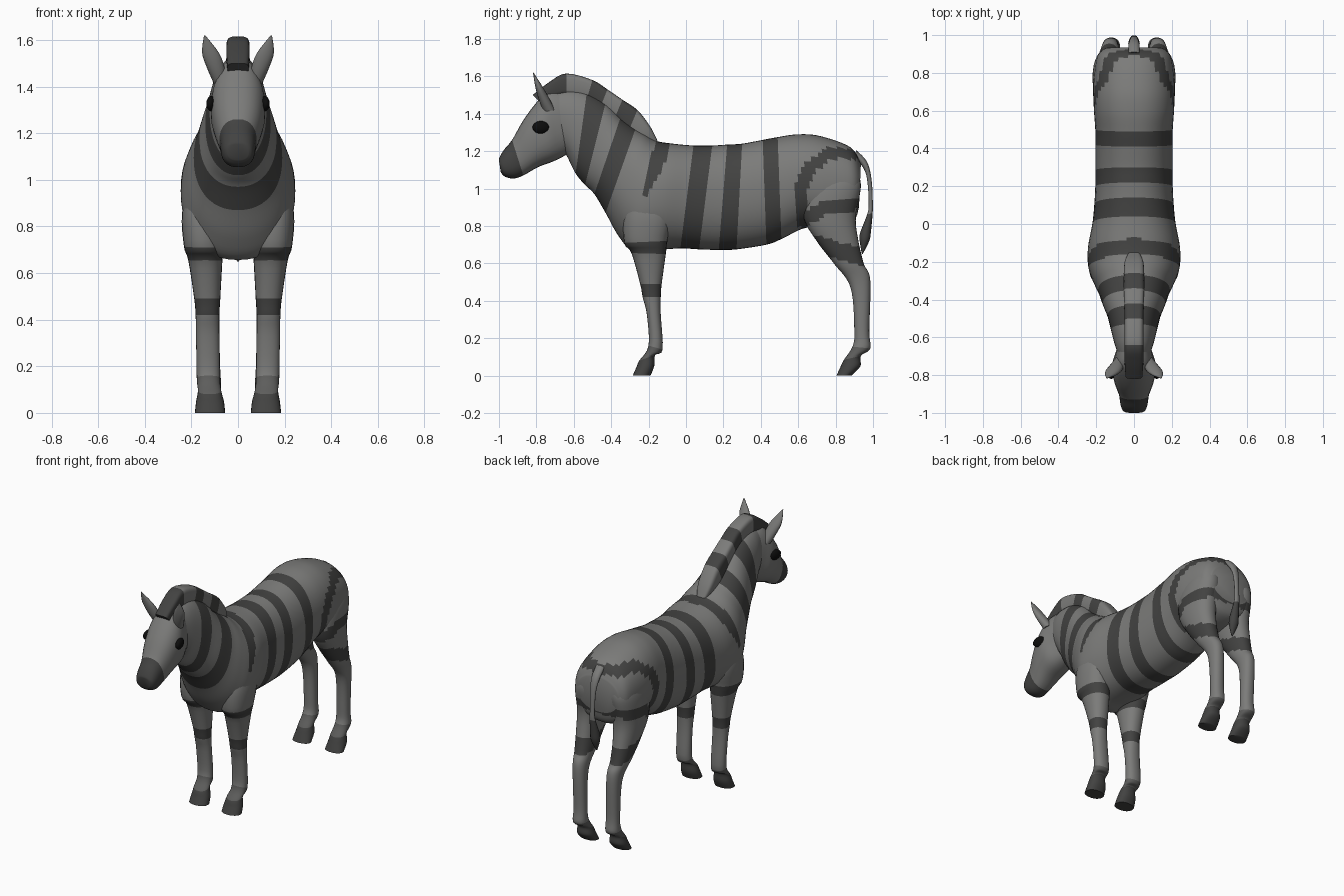
import bpy, bmesh, math
from mathutils import Vector


def material(name, v):
    m = bpy.data.materials.new(name)
    m.diffuse_color = (v, v, v * 0.97, 1)
    return m


HIDE, STRIPE = material("hide", 0.2), material("stripe", 0.055)
SHADE, BLACK = material("shaded_hide", 0.11), material("eye_black", 0.004)


def spline(a, b, c, d, t):
    """Catmull-Rom blend of four ring tuples."""
    return [0.5 * (2 * q + (r - p) * t + (2 * p - 5 * q + 4 * r - s) * t * t
                   + (3 * q - p - 3 * r + s) * t ** 3) for p, q, r, s in zip(a, b, c, d)]


def near(y, z, line):
    """True if (y, z) lies on a painted line of (y, z, half width) points."""
    p = Vector((y, z))
    for a, b in zip(line, line[1:]):
        va, d = Vector(a[:2]), Vector(b[:2]) - Vector(a[:2])
        t = min(1, max(0, (p - va).dot(d) / d.length_squared))
        if (p - va - d * t).length < a[2] + (b[2] - a[2]) * t:
            return True
    return False


def finish(ob, mirror):
    for m in (HIDE, STRIPE, SHADE):
        ob.data.materials.append(m)
    bpy.ops.object.select_all(action='DESELECT')
    bpy.context.view_layer.objects.active = ob
    ob.select_set(True)
    bpy.ops.object.shade_smooth_by_angle(angle=math.radians(50))
    if mirror:
        ob.modifiers.new("mirror", 'MIRROR').use_mirror_merge = False
    return ob


def loft(name, rings, dark=(), shade=(), lines=(), n=24, sub=4, p=1.0, mirror=False):
    """Skin rings given as (y1, z1, y2, z2, centre x, half width)."""
    bm = bmesh.new()
    rows, segs = [], []
    last = len(rings) - 1
    for i in range(last):
        quad = [rings[min(last, max(0, i + k))] for k in (-1, 0, 1, 2)]
        for j in range(sub):
            rows.append(spline(*quad, j / sub))
            segs.append(i)
    rows.append(rings[-1])
    segs.append(last)
    loops = []
    for y1, z1, y2, z2, cx, w in rows:
        ring = []
        for k in range(n):
            a = 2 * math.pi * k / n
            c = math.copysign(abs(math.cos(a)) ** p, math.cos(a))
            s = math.copysign(abs(math.sin(a)) ** p, math.sin(a))
            ring.append(bm.verts.new((cx + w * c, (y1 + y2 + (y1 - y2) * s) / 2,
                                      (z1 + z2 + (z1 - z2) * s) / 2)))
        loops.append(ring)

    def paint(f, seg):
        c = f.calc_center_median()
        f.material_index = 1 if seg in dark else 2 if seg in shade else 0
        if any(near(c.y, c.z, ln) for ln in lines):
            f.material_index = 1

    for a, b, seg in zip(loops, loops[1:], segs):
        for k in range(n):
            paint(bm.faces.new((a[k], a[k - 1], b[k - 1], b[k])), seg)
    paint(bm.faces.new(loops[0]), 0)
    paint(bm.faces.new(loops[-1]), last - 1)
    bmesh.ops.recalc_face_normals(bm, faces=bm.faces)
    me = bpy.data.meshes.new(name)
    bm.to_mesh(me)
    bm.free()
    ob = bpy.data.objects.new(name, me)
    bpy.context.collection.objects.link(ob)
    return finish(ob, mirror)


# Curved stripes on rump, thigh and shoulder
RUMP = [(.95, 1.18, .025), (.76, 1.19, .03), (.67, 1.11, .035), (.615, 1.0, .035), (.62, .83, .03)]
THIGH = [(.95, .92, .03), (.75, .905, .04), (.62, .82, .03)]
GASKIN = [(.70, .70, .045), (.98, .625, .045)]
SHOULDER = [(-.115, 1.27, .045), (-.165, 1.1, .035), (-.22, .96, .008)]

# Torso and neck, rump to poll
loft("body", [
    (.935, 1.13, .925, .90, 0, .15), (.88, 1.22, .89, .82, 0, .195),
    (.72, 1.28, .76, .78, 0, .215), (.60, 1.29, .64, .79, 0, .213),
    (.49, 1.275, .51, .73, 0, .205), (.41, 1.26, .43, .70, 0, .205),
    (.30, 1.24, .27, .675, 0, .205), (.22, 1.235, .175, .672, 0, .205),
    (.14, 1.23, .07, .675, 0, .21), (.04, 1.23, -.03, .68, 0, .22),
    (-.07, 1.24, -.17, .67, 0, .243), (-.16, 1.255, -.28, .66, 0, .243),
    (-.22, 1.29, -.36, .745, 0, .22), (-.27, 1.32, -.43, .87, 0, .19),
    (-.35, 1.38, -.49, .97, 0, .165), (-.43, 1.46, -.54, 1.02, 0, .14),
    (-.53, 1.515, -.59, 1.08, 0, .122), (-.62, 1.53, -.635, 1.17, 0, .105),
    (-.69, 1.52, -.66, 1.2, 0, .09)],
    dark=(4, 6, 8, 13, 15), lines=(RUMP, THIGH, SHOULDER), n=48, sub=6, p=.9)

# Head with dark muzzle
loft("head", [
    (-.66, 1.52, -.62, 1.20, 0, .085), (-.74, 1.52, -.65, 1.175, 0, .10),
    (-.80, 1.46, -.71, 1.145, 0, .117), (-.87, 1.365, -.79, 1.115, 0, .105),
    (-.93, 1.26, -.87, 1.07, 0, .08), (-.975, 1.205, -.92, 1.054, 0, .073),
    (-.998, 1.165, -.965, 1.062, 0, .062), (-1.0, 1.15, -.99, 1.085, 0, .045)],
    dark=(4, 5, 6), n=28, p=.85)

# Upright mane
loft("mane", [
    (-.15, 1.25, -.17, 1.22, 0, .03), (-.19, 1.33, -.23, 1.25, 0, .05),
    (-.26, 1.42, -.31, 1.30, 0, .055), (-.34, 1.475, -.38, 1.38, 0, .055),
    (-.42, 1.53, -.46, 1.43, 0, .052), (-.50, 1.58, -.53, 1.48, 0, .05),
    (-.64, 1.615, -.64, 1.50, 0, .05), (-.73, 1.57, -.72, 1.48, 0, .05),
    (-.82, 1.50, -.77, 1.45, 0, .045)], dark=(2, 4, 6, 7), p=.5)

# Ears
loft("ears", [
    (-.76, 1.41, -.70, 1.42, .075, .03), (-.785, 1.47, -.735, 1.49, .095, .038),
    (-.805, 1.54, -.77, 1.55, .118, .036), (-.818, 1.62, -.815, 1.62, .143, .003)],
    n=16, mirror=True)

# Front legs
loft("front_legs", [
    (-.27, 1.02, -.15, 1.02, .15, .05), (-.33, .86, -.08, .86, .155, .085),
    (-.33, .71, -.10, .72, .147, .085), (-.292, .655, -.108, .65, .14, .073),
    (-.245, .49, -.13, .49, .132, .056), (-.232, .42, -.135, .42, .131, .051),
    (-.21, .33, -.135, .33, .13, .05), (-.20, .16, -.125, .14, .127, .05),
    (-.25, .08, -.165, .11, .122, .05), (-.265, .045, -.17, .05, .12, .06),
    (-.285, 0, -.19, 0, .12, .065)], dark=(2, 4, 8, 9), shade=(7,), p=.9, mirror=True)

# Hind legs
loft("hind_legs", [
    (.68, 1.13, .90, 1.13, .11, .06), (.63, .99, .935, 1.02, .127, .088),
    (.63, .84, .908, .85, .132, .085), (.705, .71, .92, .73, .135, .07),
    (.79, .60, .95, .60, .132, .056), (.88, .47, .985, .51, .125, .044),
    (.90, .24, .98, .24, .12, .042), (.89, .155, .985, .145, .12, .046),
    (.845, .085, .935, .105, .12, .048), (.825, .045, .932, .05, .12, .057),
    (.805, 0, .885, 0, .12, .062)],
    dark=(8, 9), shade=(7,), lines=(RUMP, THIGH, GASKIN), n=32, sub=7, p=.9, mirror=True)

# Tail with dark tuft
loft("tail", [
    (.90, 1.17, .91, 1.205, 0, .03), (.945, 1.115, .967, 1.145, 0, .028),
    (.968, 1.05, .992, 1.05, 0, .02), (.977, .92, .999, .92, 0, .017),
    (.968, .86, .998, .87, 0, .02), (.93, .76, .99, .78, 0, .03),
    (.93, .71, .98, .72, 0, .028), (.94, .65, .945, .65, 0, .004)],
    dark=(4, 5, 6), n=12)

# Eyes
for side in (-1, 1):
    bpy.ops.mesh.primitive_uv_sphere_add(segments=20, ring_count=12, radius=1,
                                         location=(side * .112, -.775, 1.327),
                                         rotation=(0, 0, side * .25))
    eye = bpy.context.object
    eye.name = "eye"
    eye.scale = (.022, .047, .034)
    eye.data.materials.append(BLACK)
    bpy.ops.object.shade_smooth()
